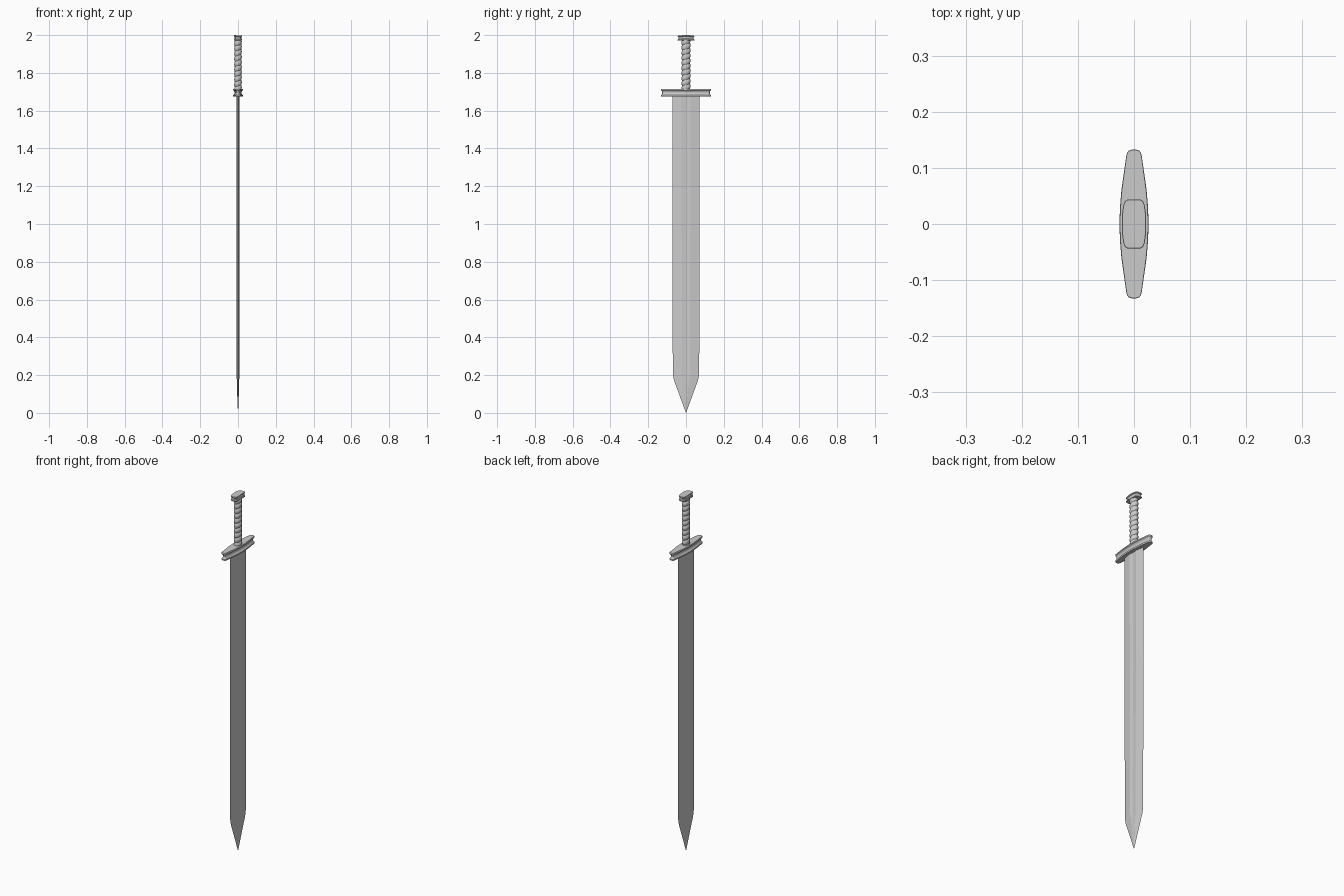
import bpy, bmesh
from math import sin, cos, pi, radians

if "Cube" in bpy.data.objects:
    bpy.data.objects.remove(bpy.data.objects["Cube"])


def loft(name, rings, angle=30):
    """Skin a stack of equal-length closed rings and cap both ends."""
    bm = bmesh.new()
    loops = [[bm.verts.new(p) for p in ring] for ring in rings]
    n = len(loops[0])
    for a, b in zip(loops, loops[1:]):
        for i in range(n):
            j = (i + 1) % n
            bm.faces.new((a[i], a[j], b[j], b[i]))
    bm.faces.new(loops[0][::-1])
    bm.faces.new(loops[-1])
    bmesh.ops.remove_doubles(bm, verts=bm.verts, dist=1e-5)
    bmesh.ops.recalc_face_normals(bm, faces=bm.faces)
    me = bpy.data.meshes.new(name)
    bm.to_mesh(me)
    bm.free()
    ob = bpy.data.objects.new(name, me)
    bpy.context.collection.objects.link(ob)
    bpy.context.view_layer.objects.active = ob
    ob.select_set(True)
    bpy.ops.object.shade_smooth_by_angle(angle=radians(angle))
    ob.select_set(False)
    return ob


def mirrored(quarter):
    """Quarter outline from +x axis to +y end -> full closed outline."""
    half = quarter + [(-x, y) for x, y in quarter[::-1]]
    return half + [(x, -y) for x, y in half[::-1] if y > 0]


def spool(name, outline, profile, dome=0.0, reach=1.0):
    """Flanged block: profile lists (z, inset); dome bends it down along y."""
    rings = []
    for z, inset in profile:
        rings.append([(x * (1 - inset / 0.025), y - (inset * 0.8 if y > 0 else -inset * 0.8 if y < 0 else 0),
                       z - dome * (y / reach) ** 2) for x, y in outline])
    return loft(name, rings)


# Blade: bevelled edges, shallow central fuller, pointed tip
def blade_ring(z, w, f, t, g):
    side = [(0, -w), (t, -f), (t * 0.9, -f * 0.8), (g, 0), (t * 0.9, f * 0.8), (t, f)]
    pts = side + [(0, w)] + [(-x, y) for x, y in side[:0:-1]]
    return [(x, y, z) for x, y in pts]


loft("blade", [blade_ring(*r) for r in (
    (0.0, 0.0004, 0.0002, 0.0003, 0.0003),
    (0.10, 0.037, 0.008, 0.0045, 0.0045),
    (0.17, 0.063, 0.016, 0.0065, 0.0055),
    (0.205, 0.070, 0.021, 0.007, 0.005),
    (1.69, 0.072, 0.024, 0.008, 0.005))], 5)

# Crossguard: tapered plan, rounded ends, waisted sides
guard = mirrored([(0.026, 0), (0.025, 0.03), (0.0225, 0.06), (0.014, 0.12),
                  (0.0125, 0.127), (0.009, 0.131), (0.004, 0.1325)])
spool("crossguard", guard, [
    (1.674, 0.001), (1.676, 0), (1.682, 0), (1.684, 0.003), (1.689, 0.007), (1.695, 0.008),
    (1.701, 0.007), (1.706, 0.003), (1.708, 0), (1.714, 0), (1.716, 0.001)])

# Pommel: small rounded block, gently arched
pommel = mirrored([(0.0215, 0), (0.021, 0.02), (0.019, 0.034), (0.016, 0.041),
                   (0.011, 0.0438), (0.005, 0.044)])
spool("pommel", pommel, [
    (1.974, 0.001), (1.976, 0), (1.979, 0), (1.982, 0.004), (1.987, 0.005),
    (1.992, 0.004), (1.995, 0), (1.999, 0), (2.0, 0.001)], 0.003, 0.044)

# Grip: oval handle with a spiral cord wrap
turns, z0, z1, steps, seg = 10, 1.71, 1.98, 160, 32
rings = []
for k in range(steps + 1):
    t = k / steps
    ring = []
    for i in range(seg):
        a = 2 * pi * i / seg
        bump = abs(sin(pi * turns * t - a / 2)) ** 0.7
        r = 0.0165 + 0.0035 * bump
        ring.append((r * cos(a), r * 1.2 * sin(a), z0 + (z1 - z0) * t))
    rings.append(ring)
loft("grip", rings, 40)
